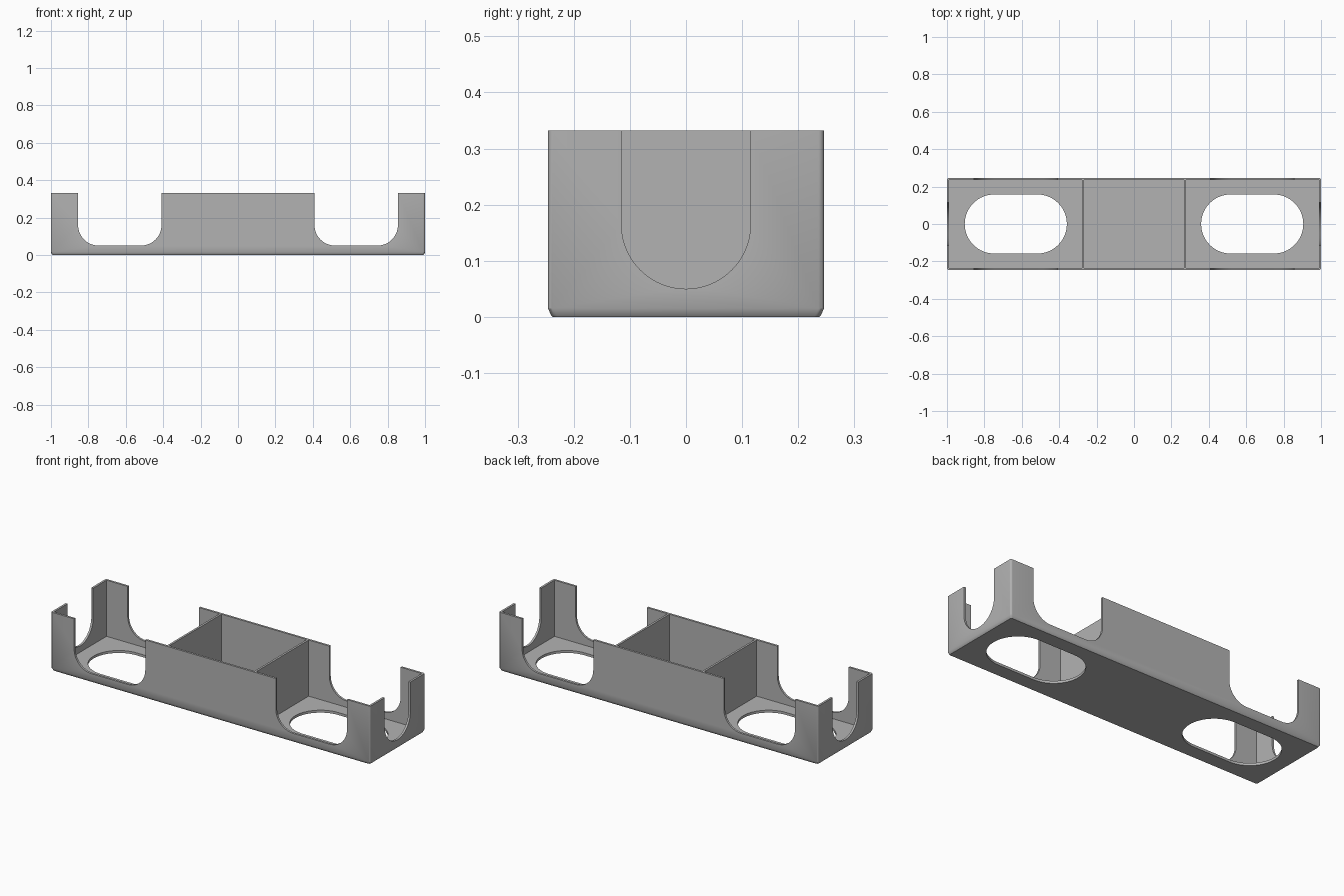
import bpy, bmesh, math
from mathutils import Vector

if "Cube" in bpy.data.objects:
    bpy.data.objects.remove(bpy.data.objects["Cube"])

HX, HY, H = 1.0, 0.246, 0.332      # half length, half width, height
WALL, FLOOR = 0.012, 0.014
BAY_X = 0.632                      # centre of each end bay
DIV_X = 0.273                      # divider centre

grey = bpy.data.materials.new("mid grey")
grey.diffuse_color = (0.45, 0.45, 0.45, 1)
grey.use_nodes = True
grey.node_tree.nodes["Principled BSDF"].inputs["Base Color"].default_value = grey.diffuse_color


def arc(cx, cy, r, a0, a1, n):
    return [(cx + r * math.cos(math.radians(a0 + (a1 - a0) * i / n)),
             cy + r * math.sin(math.radians(a0 + (a1 - a0) * i / n))) for i in range(n + 1)]


def rounded_rect(hx, hy, r, n=5):
    pts = []
    for sx, sy, a in ((1, 1, 0), (-1, 1, 90), (-1, -1, 180), (1, -1, 270)):
        pts += arc(sx * (hx - r), sy * (hy - r), r, a, a + 90, n)
    return pts


def u_profile(half, r, bottom, top):
    """Open-topped notch with rounded lower corners."""
    zc = bottom + r
    left = arc(-half + r, zc, r, 180, 270, 20)
    right = arc(half - r, zc, r, 270, 360, 20)
    if half - r < 1e-5:
        right = right[1:]
    return [(-half, top)] + left + right + [(half, top)]


def loft(name, rings):
    """Closed solid through matching rings of 3D points."""
    bm = bmesh.new()
    vs = [[bm.verts.new(p) for p in ring] for ring in rings]
    n = len(vs[0])
    for a, b in zip(vs, vs[1:]):
        for i in range(n):
            bm.faces.new((a[i], a[(i + 1) % n], b[(i + 1) % n], b[i]))
    bm.faces.new(vs[0][::-1])
    bm.faces.new(vs[-1])
    bmesh.ops.recalc_face_normals(bm, faces=bm.faces)
    me = bpy.data.meshes.new(name)
    bm.to_mesh(me)
    bm.free()
    ob = bpy.data.objects.new(name, me)
    bpy.context.collection.objects.link(ob)
    return ob


def box(name, x0, x1, y0, y1, z0, z1):
    pts = ((x0, y0), (x1, y0), (x1, y1), (x0, y1))
    return loft(name, [[(x, y, z) for x, y in pts] for z in (z0, z1)])


# Solid tray body with rounded corners and a bevelled lower edge
tray = loft("tray", [[(x, y, z) for x, y in rounded_rect(HX - d, HY - d, 0.01)]
                     for d, z in ((0.008, 0), (0.0055, 0.003), (0, 0.015), (0, H))])
tray.data.materials.append(grey)

cutters = []
IY, TOP = HY - WALL, H + 0.1
# Middle compartment, leaving a divider at either end
mid = DIV_X - WALL / 2
cutters.append(box("middle_cavity", -mid, mid, -IY, IY, FLOOR, TOP))

for s in (-1, 1):
    # End bay cavity
    a, b = sorted((s * (DIV_X + WALL / 2), s * (HX - WALL)))
    cutters.append(box("bay_cavity", a, b, -IY, IY, FLOOR, TOP))
    # Wide notch through the front and back walls
    u = u_profile(0.223, 0.11, 0.05, TOP)
    cutters.append(loft("long_wall_notch", [[(s * BAY_X + x, y, z) for x, z in u] for y in (-0.4, 0.4)]))
    # Round-bottomed notch in the end wall
    u = u_profile(0.115, 0.115, 0.05, TOP)
    cutters.append(loft("end_wall_notch", [[(s * x, y, z) for y, z in u] for x in (0.94, 1.1)]))
    # Oblong opening in the floor
    oblong = arc(0.115, 0, 0.158, -90, 90, 32) + arc(-0.115, 0, 0.158, 90, 270, 32)
    cutters.append(loft("floor_opening", [[(s * BAY_X + x, y, z) for x, y in oblong] for z in (-0.1, 0.04)]))

for c in cutters:
    c.hide_render = True
    mod = tray.modifiers.new(c.name, 'BOOLEAN')
    mod.operation, mod.solver, mod.object = 'DIFFERENCE', 'EXACT', c

# Apply the cuts and remove the cutters
bpy.context.view_layer.objects.active = tray
tray.select_set(True)
for mod in list(tray.modifiers):
    bpy.ops.object.modifier_apply(modifier=mod.name)
for c in cutters:
    bpy.data.objects.remove(c, do_unlink=True)
bpy.ops.object.shade_smooth_by_angle(angle=math.radians(30))
